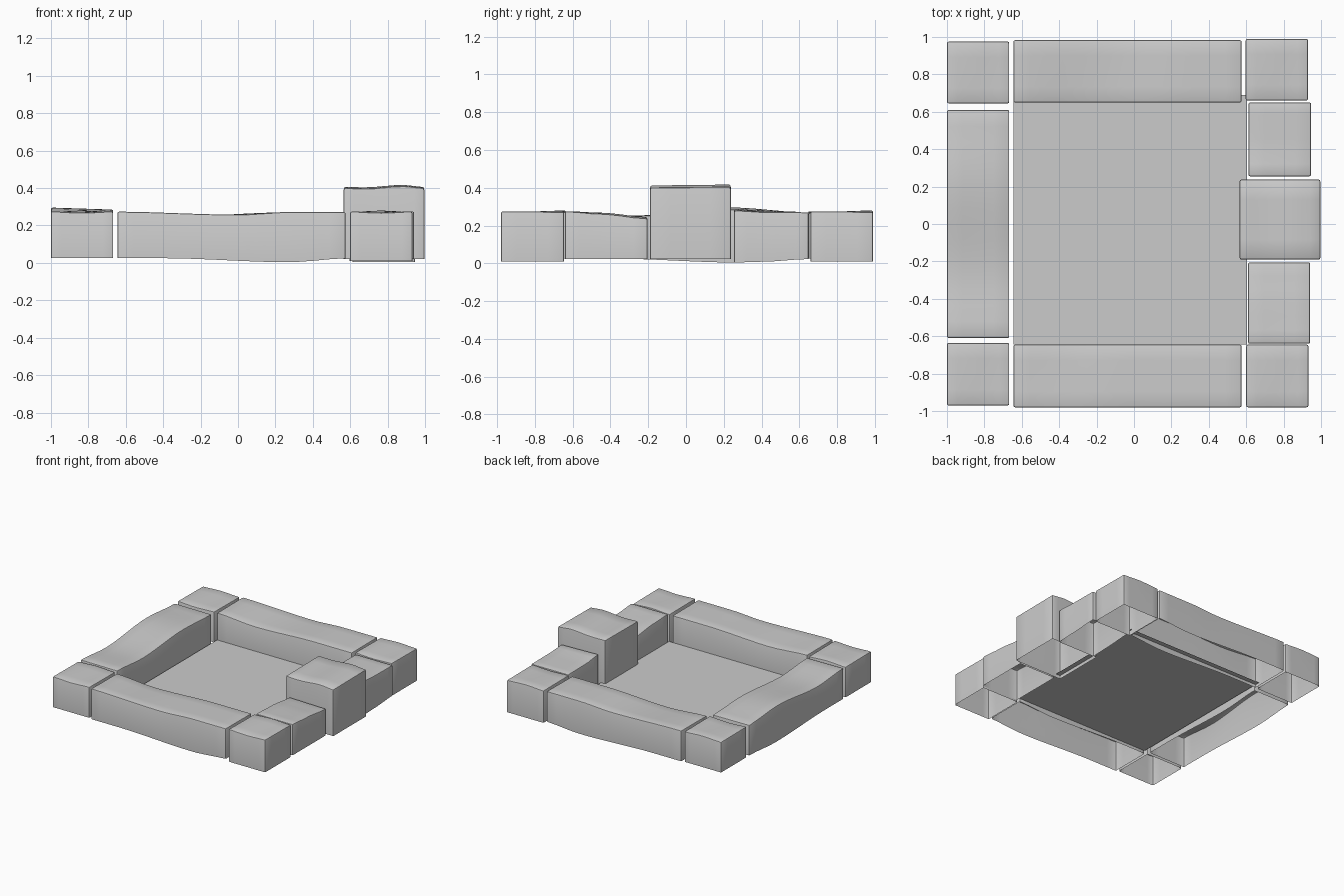
import bpy, bmesh, math

if "Cube" in bpy.data.objects:
    bpy.data.objects.remove(bpy.data.objects["Cube"])


def wave(keys, s):
    # smooth interpolation through (position, height) keys
    if s <= keys[0][0]:
        return keys[0][1]
    for (a, u), (b, v) in zip(keys, keys[1:]):
        if s <= b:
            t = (s - a) / (b - a)
            return u + (v - u) * t * t * (3 - 2 * t)
    return keys[-1][1]


def block(name, x, y, axis, outer, inner, bottom, flip=False, cuts=14):
    """Open-bottomed stone: top and base heights follow keys along the axis."""
    bm = bmesh.new()
    bmesh.ops.create_cube(bm, size=1)
    for v in bm.verts:
        v.co.x = x[0] if v.co.x < 0 else x[1]
        v.co.y = y[0] if v.co.y < 0 else y[1]
        v.co.z = 0.0 if v.co.z < 0 else 0.25
    base = [f for f in bm.faces if f.normal.z < -0.5]
    bmesh.ops.delete(bm, geom=base, context='FACES_ONLY')
    edges = [e for e in bm.edges if not e.is_boundary]
    bmesh.ops.bevel(bm, geom=edges, offset=0.009, segments=2,
                    profile=0.5, affect='EDGES')
    for ax, rng, n in ((axis, (x, y)[axis], cuts), (1 - axis, (x, y)[1 - axis], 4)):
        for i in range(1, n):
            p, d = [0, 0, 0], [0, 0, 0]
            p[ax] = rng[0] + (rng[1] - rng[0]) * i / n
            d[ax] = 1
            bmesh.ops.bisect_plane(bm, geom=bm.verts[:] + bm.edges[:] + bm.faces[:],
                                   plane_co=p, plane_no=d, dist=1e-5)
    w = (x, y)[1 - axis]
    for v in bm.verts:
        s = v.co[axis]
        c = (v.co[1 - axis] - w[0]) / (w[1] - w[0])
        if flip:
            c = 1 - c
        top = wave(outer, s) * (1 - c) + wave(inner, s) * c
        low = wave(bottom, s)
        v.co.z = low + (top - low) * v.co.z / 0.25
    me = bpy.data.meshes.new(name)
    bm.to_mesh(me)
    bm.free()
    ob = bpy.data.objects.new(name, me)
    bpy.context.collection.objects.link(ob)
    bpy.context.view_layer.objects.active = ob
    bpy.ops.object.select_all(action='DESELECT')
    ob.select_set(True)
    bpy.ops.object.shade_smooth_by_angle(angle=math.radians(35))


# Shared height keys of the long stones
base = [(-.65, .025), (-.4, .025), (.27, .004), (.6, .025)]
outer = [(-.65, .274), (0, .258), (.27, .272), (.58, .272)]
inner = [(-.65, .272), (-.3, .25), (.25, .27), (.58, .27)]

# Front and back stones
block("front_stone", (-.645, .575), (-.98, -.645), 0, outer, inner, base)
block("back_stone", (-.645, .575), (.65, .983), 0, outer, inner, base, flip=True)

# Left stone
block("left_stone", (-1, -.667), (-.61, .61), 1,
      [(-.61, .275), (-.28, .252), (.24, .296), (.61, .272)],
      [(-.61, .272), (-.28, .25), (.24, .285), (.61, .27)], base)

# Right stones on each side of the pillar
block("right_front_stone", (.61, .942), (-.64, -.205), 1,
      [(-.64, .275), (-.45, .268), (-.205, .245)],
      [(-.64, .275), (-.45, .262), (-.205, .238)], [(0, .022)], cuts=6)
block("right_back_stone", (.612, .947), (.255, .65), 1,
      [(.255, .288), (.42, .272), (.65, .27)],
      [(.255, .28), (.42, .272), (.65, .27)],
      [(.255, .004), (.4, .008), (.65, .022)], cuts=6)

# Corner stones
for name, x, y, low in (("front_left", (-1, -.667), (-.97, -.635), .025),
                        ("back_left", (-1, -.667), (.645, .975), .025),
                        ("front_right", (.6, .932), (-.98, -.645), .01),
                        ("back_right", (.597, .93), (.66, .99), .01)):
    block(name + "_corner_stone", x, y, 0,
          [(x[0], .275), ((x[0] + x[1]) / 2, .268), (x[1], .275)],
          [(x[0], .272), ((x[0] + x[1]) / 2, .28), (x[1], .272)],
          [(0, low)], cuts=6)

# Tall pillar stone
block("pillar_stone", (.565, .996), (-.19, .237), 0,
      [(.565, .402), (.68, .398), (.88, .412), (.996, .402)],
      [(.565, .406), (.68, .404), (.88, .417), (.996, .406)],
      [(0, .022)], cuts=8)

# Floor inside the frame
bpy.ops.mesh.primitive_plane_add(size=1, location=(-.02, .022, .05))
floor = bpy.context.object
floor.name = "floor"
floor.scale = (1.25, 1.335, 1)
